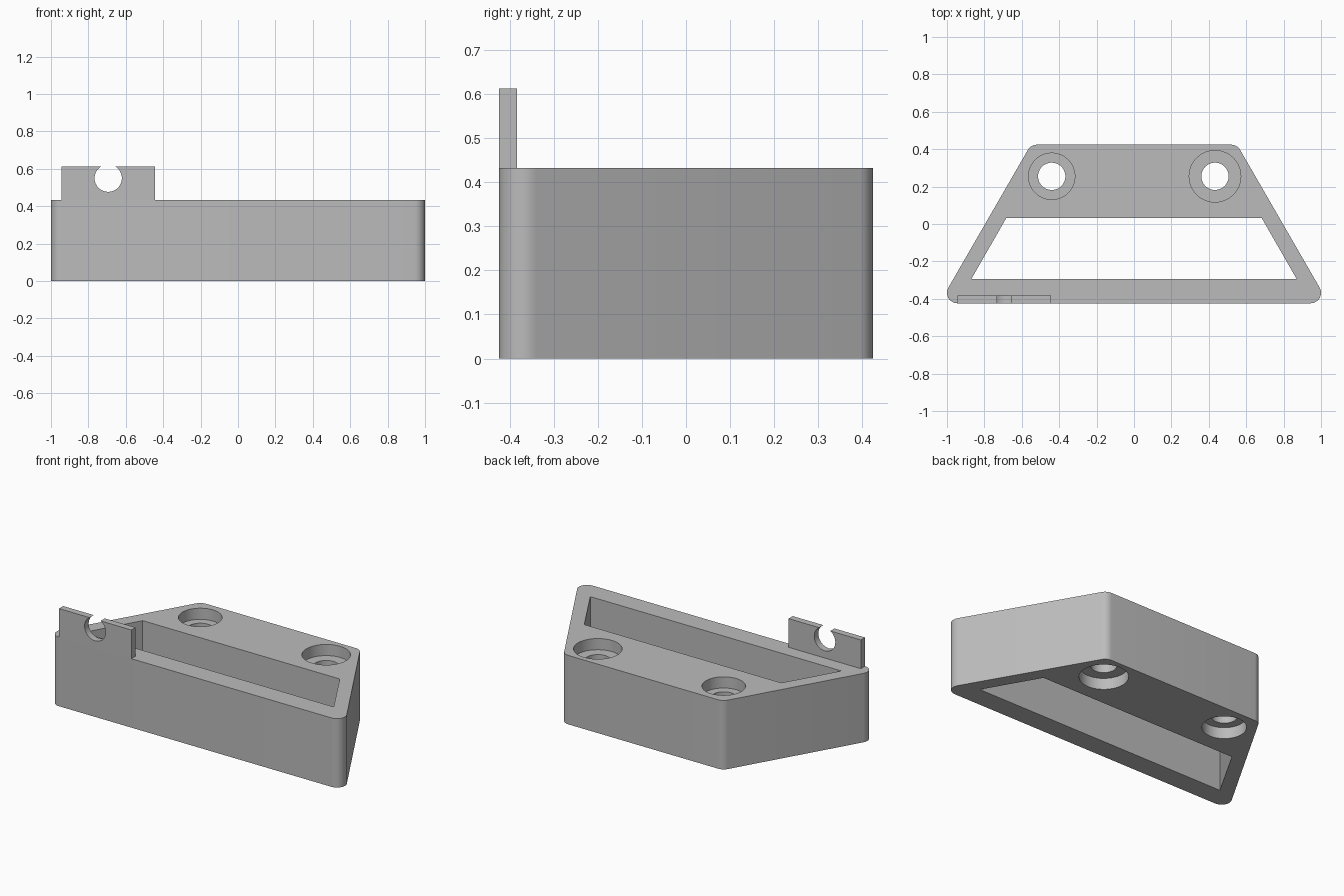
import bpy, bmesh
from math import sin, cos, tan, pi, radians, asin
from mathutils import Vector

if "Cube" in bpy.data.objects:
    bpy.data.objects.remove(bpy.data.objects["Cube"])

HEIGHT = 0.432      # body height
HALF_Y = 0.424      # half depth
R = 0.056           # outer corner radius
BORE_DEPTH = 0.07   # counterbore depth, top and bottom

grey = bpy.data.materials.new("plain grey")
grey.diffuse_color = (0.5, 0.5, 0.5, 1)
grey.use_nodes = True
grey.node_tree.nodes["Principled BSDF"].inputs["Base Color"].default_value = grey.diffuse_color


def arc(cx, cy, r, a0, a1, n):
    """Points on an arc, angles in degrees."""
    return [(cx + r * cos(radians(a0 + (a1 - a0) * i / n)),
             cy + r * sin(radians(a0 + (a1 - a0) * i / n))) for i in range(n + 1)]


def prism(name, points, offset):
    """Closed outline of 3D points swept along offset."""
    bm = bmesh.new()
    face = bm.faces.new([bm.verts.new(p) for p in points])
    swept = bmesh.ops.extrude_face_region(bm, geom=[face])["geom"]
    bmesh.ops.translate(bm, vec=Vector(offset),
                        verts=[v for v in swept if isinstance(v, bmesh.types.BMVert)])
    bmesh.ops.recalc_face_normals(bm, faces=bm.faces[:])
    mesh = bpy.data.meshes.new(name)
    bm.to_mesh(mesh)
    bm.free()
    mesh.materials.append(grey)
    obj = bpy.data.objects.new(name, mesh)
    bpy.context.collection.objects.link(obj)
    return obj


def upright(name, outline, z0, z1):
    return prism(name, [(x, y, z0) for x, y in outline], (0, 0, z1 - z0))


def select(obj):
    bpy.ops.object.select_all(action='DESELECT')
    obj.select_set(True)
    bpy.context.view_layer.objects.active = obj


def cut(obj, cutter):
    cutter.hide_render = True
    mod = obj.modifiers.new("cut", 'BOOLEAN')
    mod.operation = 'DIFFERENCE'
    mod.solver = 'EXACT'
    mod.object = cutter
    select(obj)
    bpy.ops.object.modifier_apply(modifier=mod.name)
    bpy.data.objects.remove(cutter, do_unlink=True)


# Trapezoid body with rounded corners
cy = HALF_Y - R
front_x = 1 - R
back_x = front_x - 2 * cy * tan(radians(30))
outline = (arc(front_x, -cy, R, -90, 30, 12) + arc(back_x, cy, R, 30, 90, 8)
           + arc(-back_x, cy, R, 90, 150, 8) + arc(-front_x, -cy, R, 150, 270, 12))
body = upright("body", outline, 0, HEIGHT)

# Trapezoid window through the body
window = [(-0.87, -0.295), (0.87, -0.295), (0.683, 0.032), (-0.683, 0.032)]
cut(body, upright("window_cutter", window, -0.1, HEIGHT + 0.1))

# Screw holes, counterbored from both sides
for x, bore in ((-0.44, 0.124), (0.433, 0.138)):
    for r, z0, z1 in ((0.073, -0.1, HEIGHT + 0.1),
                      (bore, -0.1, BORE_DEPTH),
                      (bore, HEIGHT - BORE_DEPTH, HEIGHT + 0.1)):
        circle = arc(x, 0.255, r, 0, 360, 48)[:-1]
        cut(body, upright("hole_cutter", circle, z0, z1))

# Clip tab with an open round notch, flush with the front
left, right, top = -front_x, -0.443, 0.612
nx, nz, nr = -0.694, 0.55, 0.073
a = math_angle = asin((top - nz) / nr) * 180 / pi
profile = ([(left, HEIGHT), (right, HEIGHT), (right, top)]
           + arc(nx, nz, nr, a, -180 - a, 40) + [(left, top)])
tab = prism("clip_tab", [(x, -HALF_Y, z) for x, z in profile], (0, 0.041, 0))

# Smooth rounded walls, sharp edges kept
for obj in (body, tab):
    select(obj)
    bpy.ops.object.shade_smooth_by_angle(angle=radians(30))
